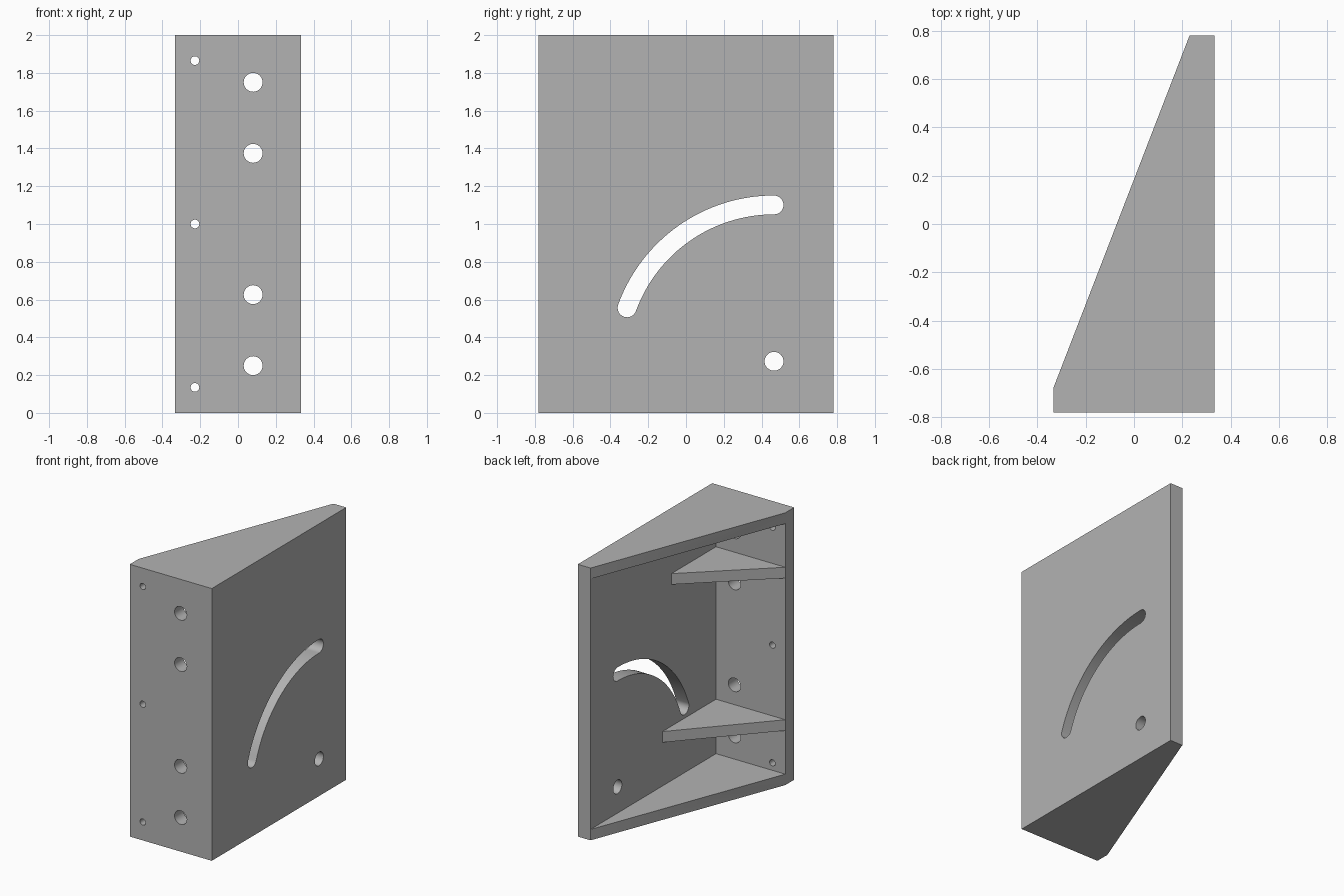
import bpy, bmesh
from math import sin, cos, radians

if "Cube" in bpy.data.objects:
    bpy.data.objects.remove(bpy.data.objects["Cube"], do_unlink=True)

GREY = (0.45, 0.45, 0.45, 1)
grey = bpy.data.materials.new("plain grey")
grey.use_nodes = True
grey.diffuse_color = GREY
grey.node_tree.nodes["Principled BSDF"].inputs["Base Color"].default_value = GREY

# Overall half sizes, wall and shelf thickness
X, Y, H = 0.333, 0.78, 2.0
WALL, SHELF = 0.103, 0.08
IN_X, IN_Y = X - WALL, -Y + WALL   # inner corner of the two walls


def prism(name, profile, lo, hi, axis="z"):
    """Extrude a 2D profile between lo and hi along an axis."""
    place = {"x": lambda a, b, t: (t, a, b),
             "y": lambda a, b, t: (a, t, b),
             "z": lambda a, b, t: (a, b, t)}[axis]
    bm = bmesh.new()
    ends = [[bm.verts.new(place(a, b, t)) for a, b in profile] for t in (lo, hi)]
    for ring in ends:
        bm.faces.new(ring)
    n = len(profile)
    for i in range(n):
        j = (i + 1) % n
        bm.faces.new((ends[0][i], ends[0][j], ends[1][j], ends[1][i]))
    bmesh.ops.recalc_face_normals(bm, faces=bm.faces)
    mesh = bpy.data.meshes.new(name)
    bm.to_mesh(mesh)
    bm.free()
    mesh.materials.append(grey)
    ob = bpy.data.objects.new(name, mesh)
    bpy.context.collection.objects.link(ob)
    return ob


def arc(cx, cy, r, start, end, steps):
    angles = [radians(start + (end - start) * i / steps) for i in range(steps + 1)]
    return [(cx + r * cos(a), cy + r * sin(a)) for a in angles]


def circle(cx, cy, r):
    return arc(cx, cy, r, 0, 360, 32)[:-1]


def cut(target, cutter):
    cutter.hide_render = True
    mod = target.modifiers.new("cut", "BOOLEAN")
    mod.operation, mod.solver, mod.object = "DIFFERENCE", "EXACT", cutter
    bpy.context.view_layer.objects.active = target
    bpy.ops.object.modifier_apply(modifier=mod.name)
    bpy.data.objects.remove(cutter, do_unlink=True)


# Wedge-shaped shell, hollowed from its sloping open side
shell = prism("bracket_shell",
              [(-X, -Y), (X, -Y), (X, Y), (IN_X, Y), (-X, IN_Y)], 0, H)
cut(shell, prism("cavity_cutter",
                 [(IN_X, IN_Y), (IN_X, 1.2), (-0.6, 1.2), (-0.6, IN_Y)],
                 SHELF, H - SHELF))

# Small and large bolt holes through the front wall
holes = [(-0.228, z, 0.023) for z in (0.135, 1.0, 1.865)]
holes += [(0.08, z, 0.05) for z in (0.25, 0.626, 1.374, 1.75)]
for x, z, r in holes:
    cut(shell, prism("bolt_hole_cutter", circle(x, z, r), -Y - 0.1, IN_Y + 0.1, "y"))

# Pivot hole and the curved slot around it in the side wall
PY, PZ, R, HALF, SWEEP = 0.466, 0.273, 0.828, 0.05, 160
end_y, end_z = PY + R * cos(radians(SWEEP)), PZ + R * sin(radians(SWEEP))
slot = arc(PY, PZ, R + HALF, 90, SWEEP, 32)
slot += arc(end_y, end_z, HALF, SWEEP, SWEEP + 180, 16)[1:-1]
slot += arc(PY, PZ, R - HALF, SWEEP, 90, 32)
slot += arc(PY, PZ + R, HALF, -90, 90, 16)[1:-1]
for name, profile in (("pivot_hole_cutter", circle(PY, PZ, HALF)),
                      ("slot_cutter", slot)):
    cut(shell, prism(name, profile, IN_X - 0.1, X + 0.1, "x"))

# Triangular stiffening ribs between the two walls
ribs = [prism(name, [(IN_X, IN_Y), (IN_X, back), (-X, IN_Y)], z, z + SHELF)
        for name, z, back in (("lower_rib", 0.4, -0.055), ("upper_rib", 1.52, -0.16))]

# Smooth the hole walls while keeping the corners crisp
bpy.ops.object.select_all(action="DESELECT")
for ob in [shell] + ribs:
    ob.select_set(True)
bpy.context.view_layer.objects.active = shell
bpy.ops.object.shade_smooth_by_angle(angle=radians(30))
